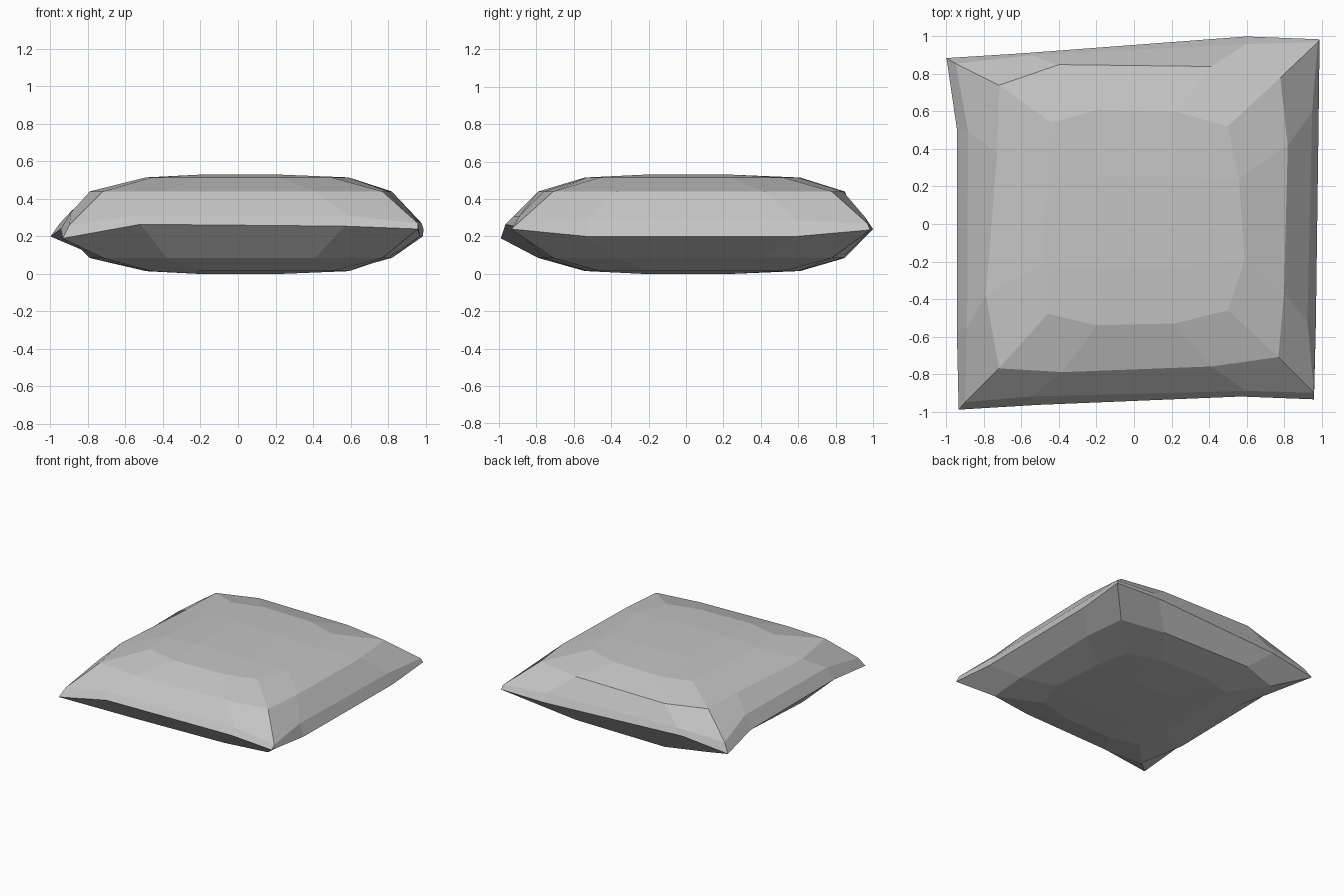
import bpy
import bmesh

cube = bpy.data.objects.get("Cube")
if cube:
    bpy.data.objects.remove(cube, do_unlink=True)

HEIGHT = 0.53

# Rings of twelve points, starting at the front left of the plan and running counterclockwise
crown = [(-.46, -.48), (-.2, -.54), (.22, -.53), (.5, -.46), (.59, -.2), (.56, .24),
         (.5, .52), (.22, .6), (-.2, .61), (-.44, .54), (-.46, .25), (-.49, -.22)]
shoulder = [(-.72, -.77), (-.38, -.79), (.41, -.76), (.77, -.71), (.8, -.37), (.82, .42),
            (.78, .78), (.41, .84), (-.4, .85), (-.72, .74), (-.73, .38), (-.79, -.38)]
upper_seam = [(-.9, -.95, .26), (-.55, -.92, .31), (.6, -.89, .31), (.96, -.9, .27),
              (.925, -.52, .29), (.95, .6, .285), (.98, .97, .27), (.6, .96, .3),
              (-.55, .9, .3), (-.95, .855, .27), (-.885, .495, .34), (-.89, -.55, .33)]
lower_seam = [(-.935, -.99, .19), (-.52, -.965, .265), (.57, -.92, .255), (.96, -.935, .24),
              (.97, -.53, .2), (.985, .59, .2), (.99, .985, .235), (.6, 1, .24),
              (-.6, .91, .25), (-1, .885, .2), (-.945, .51, .24), (-.945, -.57, .24)]
centre = [(-.2, -.23), (.22, -.23), (-.2, .25), (.22, .25)]

bm = bmesh.new()


def add_points(points, z=None):
    """Add vertices, using one height for plan points."""
    return [bm.verts.new(p if z is None else (p[0], p[1], z)) for p in points]


def bridge(a, b):
    """Join two rings with quads."""
    count = len(a)
    for i in range(count):
        j = (i + 1) % count
        bm.faces.new((a[i], a[j], b[j], b[i]))


def cap(ring, z):
    """Close a ring with a three by three patch."""
    c = add_points(centre, z)
    rows = [ring[0:4],
            [ring[11], c[0], c[1], ring[4]],
            [ring[10], c[2], c[3], ring[5]],
            [ring[9], ring[8], ring[7], ring[6]]]
    for low, high in zip(rows, rows[1:]):
        for i in range(3):
            bm.faces.new((low[i], low[i + 1], high[i + 1], high[i]))


# Padded shell, from the top crown down to the underside
rings = [add_points(crown, HEIGHT - .015),
         add_points(shoulder, HEIGHT - .09),
         add_points(upper_seam),
         add_points(lower_seam),
         add_points(shoulder, .085),
         add_points(crown, .015)]
for first, second in zip(rings, rings[1:]):
    bridge(first, second)
cap(rings[0], HEIGHT)
cap(rings[-1], 0)
bmesh.ops.recalc_face_normals(bm, faces=bm.faces[:])

mesh = bpy.data.meshes.new("pillow")
bm.to_mesh(mesh)
bm.free()
pillow = bpy.data.objects.new("pillow", mesh)
bpy.context.collection.objects.link(pillow)

# Plain grey fabric
fabric = bpy.data.materials.new("light_grey_fabric")
fabric.use_nodes = True
colour = (.55, .55, .55, 1)
fabric.diffuse_color = colour
shader = fabric.node_tree.nodes["Principled BSDF"]
shader.inputs["Base Color"].default_value = colour
shader.inputs["Roughness"].default_value = .8
mesh.materials.append(fabric)
